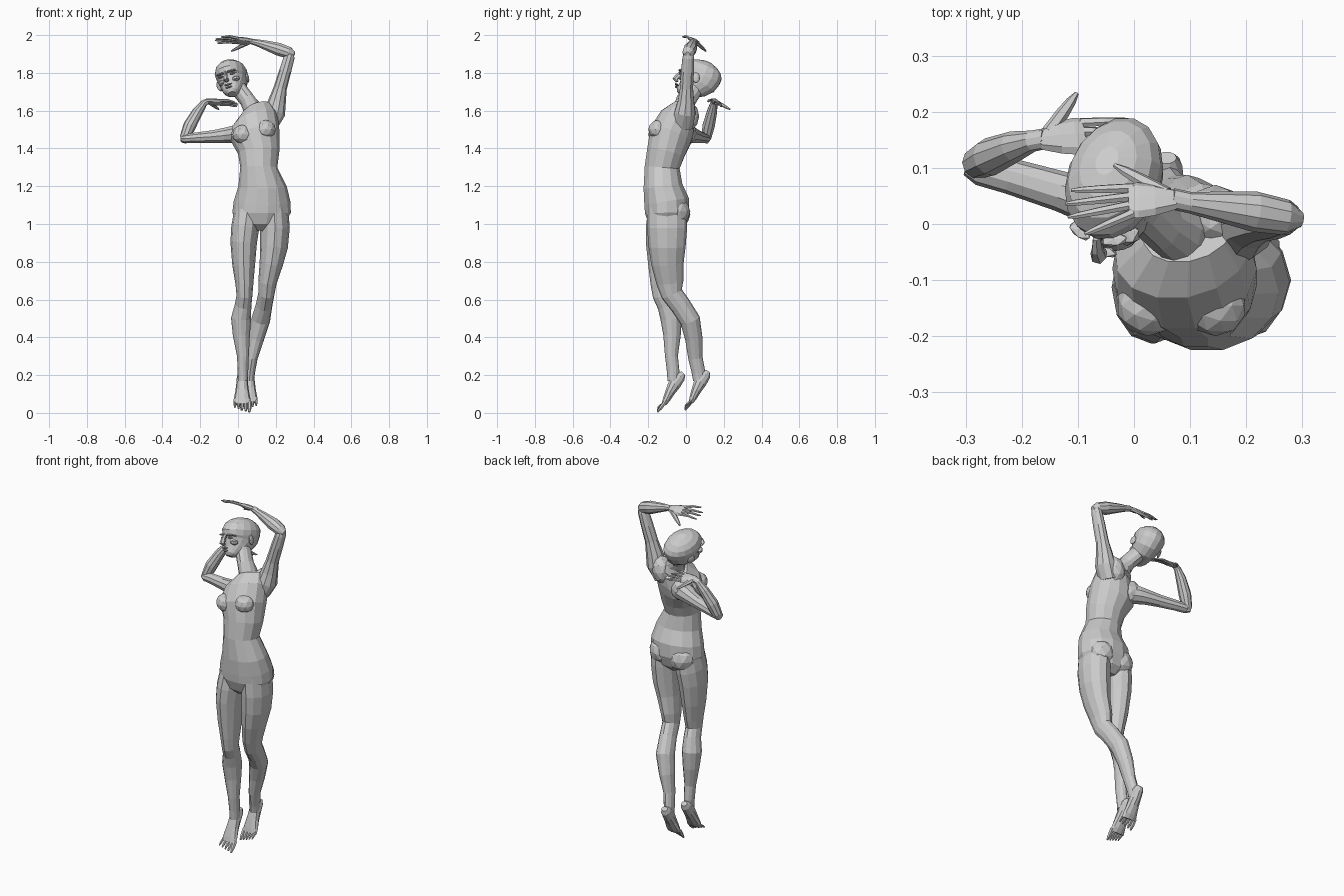
import bpy, bmesh
from math import sin, cos, pi, radians
from mathutils import Vector, Matrix


def add(name, bm, matrix=None):
    if matrix is not None:
        bmesh.ops.transform(bm, matrix=matrix, verts=bm.verts)
    bmesh.ops.recalc_face_normals(bm, faces=bm.faces)
    me = bpy.data.meshes.new(name)
    bm.to_mesh(me)
    bm.free()
    ob = bpy.data.objects.new(name, me)
    bpy.context.collection.objects.link(ob)
    return ob


def tube(name, secs, side=(1, 0, 0), n=12, matrix=None):
    """Loft ellipses (x, y, z, half width, half depth[, roll]) along a path."""
    bm = bmesh.new()
    pts = [Vector(s[:3]) for s in secs]
    rings = []
    for i, s in enumerate(secs):
        t = (pts[min(i + 1, len(pts) - 1)] - pts[max(i - 1, 0)]).normalized()
        u = Vector(side)
        if len(s) > 5:                       # fixed roll of the ring
            u = Vector((cos(radians(s[5])), 0, sin(radians(s[5]))))
        else:
            u = (u - t * u.dot(t)).normalized()
        v = t.cross(u).normalized()
        b = s[4] if len(s) > 4 else s[3]
        rings.append([bm.verts.new(pts[i] + u * s[3] * cos(2 * pi * k / n)
                                   + v * b * sin(2 * pi * k / n)) for k in range(n)])
    for r, q in zip(rings, rings[1:]):
        for k in range(n):
            bm.faces.new((r[k], r[(k + 1) % n], q[(k + 1) % n], q[k]))
    bm.faces.new(rings[0])
    bm.faces.new(rings[-1])
    return add(name, bm, matrix)


def blob(name, loc, scale, rot=(0, 0, 0), parent=Matrix(), sub=2):
    bm = bmesh.new()
    bmesh.ops.create_icosphere(bm, subdivisions=sub, radius=1)
    r = Matrix.Rotation(rot[2], 4, 'Z') @ Matrix.Rotation(rot[1], 4, 'Y') @ Matrix.Rotation(rot[0], 4, 'X')
    return add(name, bm, parent @ Matrix.Translation(loc) @ r @ Matrix.Diagonal((*scale, 1)))


# Torso: pelvis to collar, leaning back with the left shoulder raised
tube("torso", [
    (.118, -.10, .965, .05, .06, 0), (.122, -.10, 1.0, .125, .10, 0),
    (.125, -.10, 1.06, .155, .12, 0), (.127, -.103, 1.12, .150, .122, 0),
    (.13, -.122, 1.2, .128, .106, 0), (.11, -.126, 1.3, .098, .095, 0),
    (.11, -.107, 1.38, .110, .103, 5), (.09, -.08, 1.47, .132, .116, 13),
    (.088, -.045, 1.54, .130, .104, 22), (.098, -.01, 1.595, .088, .074, 25)], n=14)
for nm, x, z in (("right", .025, 1.475), ("left", .145, 1.5)):
    blob(nm + "_breast", (x, -.145, z), (.056, .055, .052))
for nm, x, z in (("right", .06, 1.05), ("left", .185, 1.065)):
    blob(nm + "_buttock", (x, -.055, z), (.078, .078, .078))
blob("left_shoulder_blade", (.145, .01, 1.57), (.055, .06, .08), (0, .2, 0))
blob("right_shoulder_blade", (.03, -.005, 1.485), (.06, .06, .07), (0, -.3, 0))

# Neck
tube("neck", [(.09, -.01, 1.57, .065, .06), (.075, -.012, 1.615, .05, .056),
              (.05, 0, 1.655, .042, .052), (.015, .03, 1.7, .042, .05),
              (-.01, .05, 1.74, .04, .05)])

# Head, modelled upright then tipped back, turned and tilted
H = (Matrix.Translation((-.032, .065, 1.768)) @ Matrix.Rotation(radians(-18), 4, 'Y')
     @ Matrix.Rotation(radians(-14), 4, 'Z') @ Matrix.Rotation(radians(-18), 4, 'X')
     @ Matrix.Diagonal((1.1, 1.08, .86, 1)))
tube("head", [(0, y, z, a, b, 0) for z, y, a, b in (
    (-.120, -.066, .018, .020), (-.108, -.060, .034, .034), (-.085, -.042, .048, .052),
    (-.05, -.014, .060, .082), (-.02, .004, .068, .096), (.01, .008, .074, .104),
    (.045, .008, .076, .106), (.078, .012, .066, .090), (.102, .016, .045, .062),
    (.117, .018, .018, .026))], n=16, matrix=H)
tube("nose", [(0, -.092, .018, .006, .01), (0, -.106, -.012, .009, .014),
              (0, -.113, -.036, .014, .014), (0, -.100, -.047, .009, .008)], n=6, matrix=H)
blob("upper_lip", (0, -.098, -.066), (.023, .009, .007), parent=H, sub=1)
blob("lower_lip", (0, -.094, -.082), (.020, .009, .007), parent=H, sub=1)
for nm, s in (("right", -1), ("left", 1)):
    blob(nm + "_brow", (s * .03, -.09, .016), (.024, .012, .007), (0, 0, s * .4), H, 1)
    blob(nm + "_eye", (s * .03, -.086, -.002), (.014, .009, .007), (0, 0, s * .4), H, 1)
    blob(nm + "_cheek", (s * .037, -.066, -.032), (.022, .02, .018), (0, 0, s * .5), H, 1)
    blob(nm + "_ear", (s * .073, .012, -.018), (.008, .019, .032), (.2, 0, s * .35), H)

# Arms: the left arches over the head, the right folds behind the neck
tube("left_upper_arm", [
    (.165, -.02, 1.52, .045, .06), (.195, -.005, 1.59, .056, .058),
    (.207, 0, 1.65, .047, .045), (.224, .003, 1.72, .035, .036), (.25, .008, 1.81, .032, .036),
    (.27, .012, 1.88, .029, .032), (.28, .012, 1.918, .018, .02)], n=10)
tube("left_forearm", [
    (.298, .008, 1.897, .014), (.27, .012, 1.907, .032), (.215, .022, 1.925, .036),
    (.145, .032, 1.947, .026), (.1, .038, 1.96, .019), (.068, .045, 1.967, .019, .015)],
    side=(0, 1, 0), n=10)
tube("right_upper_arm", [
    (.04, -.005, 1.475, .05, .055), (-.015, .015, 1.475, .052, .05),
    (-.06, .035, 1.470, .043, .043), (-.13, .058, 1.463, .036, .035),
    (-.22, .085, 1.457, .032, .029), (-.275, .1, 1.452, .031, .025),
    (-.3, .105, 1.452, .018, .016)], side=(0, 1, 0), n=10)
tube("right_forearm", [
    (-.288, .102, 1.432, .016), (-.28, .108, 1.46, .028), (-.256, .12, 1.52, .034),
    (-.213, .138, 1.595, .028), (-.18, .148, 1.64, .019), (-.158, .152, 1.652, .015, .019)], n=10)


def hand(name, wrist, knuckle, across, tips, thumb):
    """Flat palm, four two-joint fingers to the given tips, and a thumb."""
    w, k, ac = Vector(wrist), Vector(knuckle), Vector(across).normalized()
    tube(name + "_palm", [(*w, .019, .013), (*w.lerp(k, .45), .031, .014),
                          (*w.lerp(k, .8), .036, .012), (*k, .033, .008)], side=ac, n=8)
    for i, tip in enumerate(tips):
        a = k + ac * (i - 1.5) * .017 + (w - k) * .1
        b = Vector(tip)
        mid = a.lerp(b, .5) + Vector((0, 0, .005))
        tube(f"{name}_finger_{i + 1}", [(*a, .009, .008), (*mid, .008, .007),
                                        (*a.lerp(b, .85), .006, .005), (*b, .003)], side=ac, n=6)
    a, b = w.lerp(k, .2) - ac * .012, Vector(thumb)
    tube(name + "_thumb", [(*a, .014, .012), (*a.lerp(b, .5), .012, .009),
                           (*a.lerp(b, .8), .009, .007), (*b, .004)], side=ac, n=6)


hand("left_hand", (.075, .043, 1.967), (-.01, .042, 1.972), (0, -.85, .45),
     [(-.112, .06, 1.958), (-.122, .036, 1.972), (-.118, .012, 1.98), (-.088, -.018, 1.992)],
     (-.035, .105, 1.915))
hand("right_hand", (-.168, .15, 1.652), (-.088, .158, 1.642), (0, -.9, .4),
     [(-.005, .185, 1.622), (0, .165, 1.63), (-.002, .142, 1.638), (-.02, .115, 1.648)],
     (-.102, .233, 1.607))

# Legs: right one forward and straight, left one crossing behind
tube("right_leg", [
    (.05, -.10, 1.07, .07, .10), (.038, -.107, .98, .074, .106), (.03, -.113, .9, .07, .1),
    (.03, -.117, .78, .06, .083), (.034, -.122, .68, .047, .066), (.034, -.122, .62, .042, .054),
    (.027, -.098, .57, .044, .054), (.016, -.078, .5, .053, .057), (.018, -.074, .41, .045, .046),
    (.026, -.077, .3, .031, .034), (.026, -.068, .22, .028, .033), (.026, -.068, .17, .026, .03)])
tube("left_leg", [
    (.19, -.1, 1.09, .075, .105), (.196, -.1, .98, .078, .106), (.19, -.1, .88, .074, .098),
    (.176, -.098, .79, .062, .086), (.156, -.085, .69, .049, .072), (.15, -.075, .63, .043, .058),
    (.138, -.03, .57, .044, .055), (.12, .022, .49, .05, .054), (.095, .042, .39, .042, .046),
    (.074, .05, .29, .03, .038), (.063, .066, .215, .027, .036), (.06, .068, .17, .025, .03)])


def foot(name, x, y, z, reach, s):
    """Pointed foot hanging from the heel at x, y, z; s is +1 for the left."""
    path = [(-.002, .02, .018, .014), (-.018, .003, .028, .030), (-.048, -.035, .031, .036),
            (-.07, -.075, .036, .028), (-.092, -.12, .045, .020), (-.105, -.145, .045, .013)]
    tube(name, [(x, y + dy * reach, z + dz, a, b) for dy, dz, a, b in path], n=10)
    for i in range(5):
        tx = x + s * (i - 2) * .019
        r = .011 - i * .001
        tube(f"{name}_toe_{i + 1}", [
            (tx, y - .098 * reach, z - .132, r, r), (tx, y - .122 * reach, z - .165 + i * .004, r, r * .9),
            (tx, y - .14 * reach, z - .186 + i * .006, r * .5, r * .4)], n=6)


foot("right_foot", .022, -.012, .19, 1.0, -1)
foot("left_foot", .058, .12, .2, .9, 1)
